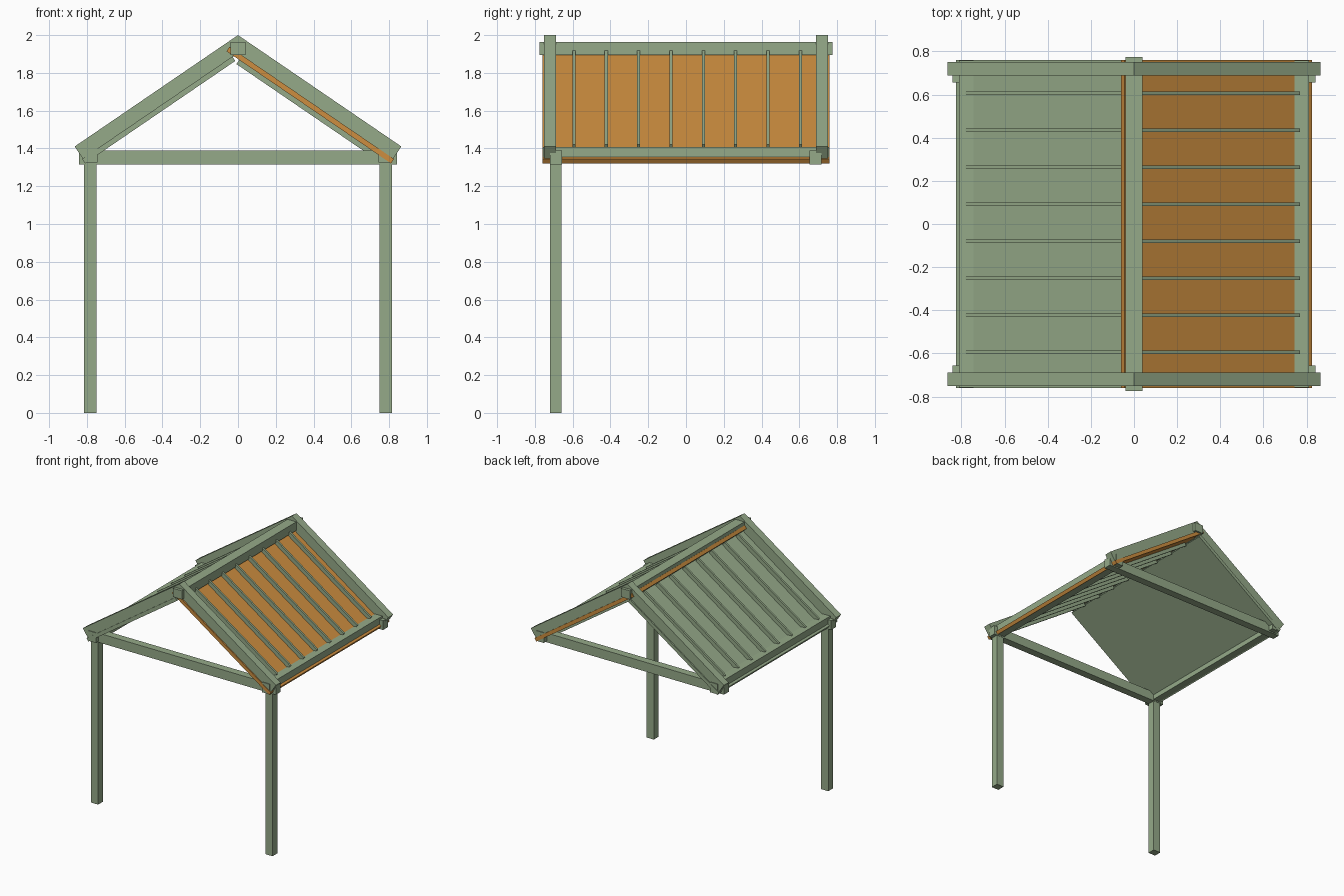
import bpy
import bmesh
from math import atan, sin, cos
from mathutils import Vector

default = bpy.data.objects.get("Cube")
if default:
    bpy.data.objects.remove(default, do_unlink=True)

PITCH = 0.682                      # roof fall per unit of run
ANGLE = atan(PITCH)


def material(name, rgb):
    mat = bpy.data.materials.new(name)
    mat.use_nodes = True
    colour = (*rgb, 1.0)
    mat.diffuse_color = colour
    mat.node_tree.nodes["Principled BSDF"].inputs["Base Color"].default_value = colour
    return mat


sage = material("sage_green", (0.30, 0.40, 0.25))
orange = material("orange_wood", (0.61, 0.27, 0.05))


def prism(name, profile, y0, y1, mat):
    """Extrude an (x, z) outline from y0 to y1."""
    bm = bmesh.new()
    face = bm.faces.new([bm.verts.new((x, y0, z)) for x, z in profile])
    result = bmesh.ops.extrude_face_region(bm, geom=[face])
    moved = [v for v in result["geom"] if isinstance(v, bmesh.types.BMVert)]
    bmesh.ops.translate(bm, verts=moved, vec=Vector((0, y1 - y0, 0)))
    bmesh.ops.recalc_face_normals(bm, faces=bm.faces)
    mesh = bpy.data.meshes.new(name)
    bm.to_mesh(mesh)
    bm.free()
    mesh.materials.append(mat)
    obj = bpy.data.objects.new(name, mesh)
    bpy.context.collection.objects.link(obj)
    return obj


def beam(name, x0, x1, y0, y1, z0, z1):
    return prism(name, [(x0, z0), (x1, z0), (x1, z1), (x0, z1)], y0, y1, sage)


def sloped(name, side, top, x0, x1, depth, y0, y1, mat, mitre=False):
    """Board following the roof pitch; top is the height of its upper face at x = 0."""
    dx, dz = depth * sin(ANGLE), depth * cos(ANGLE)
    outline = [(x0, top - PITCH * x0), (x1, top - PITCH * x1),
               (x1 - dx, top - PITCH * x1 - dz)]
    if mitre:
        outline.append((x0, top - PITCH * x0 - depth / cos(ANGLE)))
    else:
        outline.append((x0 - dx, top - PITCH * x0 - dz))
    return prism(name, [(side * x, z) for x, z in outline], y0, y1, mat)


# Ridge beam
beam("ridge_beam", -0.04, 0.04, -0.775, 0.775, 1.894, 1.964)

# Tie beams across each gable
for label, y in (("front", -0.688), ("back", 0.686)):
    beam(label + "_tie_beam", -0.842, 0.842, y - 0.031, y + 0.031, 1.315, 1.39)

for label, side in (("left", 1), ("right", -1)):
    # Post at the front corner only
    x = side * 0.782
    beam(label + "_front_post", x - 0.032, x + 0.032, -0.72, -0.659, 0, 1.39)
    # Eave beam
    x = side * 0.778
    beam(label + "_eave_beam", x - 0.033, x + 0.033, -0.757, 0.757, 1.325, 1.407)
    # Gable rafters meeting at the apex
    for end, y in (("front", -0.72), ("back", 0.72)):
        sloped(f"{label}_{end}_rafter", side, 2.0, 0, 0.865, 0.08,
               y - 0.031, y + 0.031, sage, mitre=True)

# Roof panels: bare wood on one slope, painted on the other
sloped("left_roof_panel", 1, 1.907, -0.045, 0.826, 0.028, -0.76, 0.76, orange)
sloped("right_roof_panel", -1, 1.907, 0.03, 0.826, 0.028, -0.76, 0.76, sage)

# Battens: deep ones pass through the wooden panel, shallow ones sit on the painted one
COUNT, STEP = 8, 0.1713
for i in range(COUNT):
    y = 0.006 + (i - (COUNT - 1) / 2) * STEP
    sloped(f"left_batten_{i + 1}", 1, 1.945, 0.04, 0.77, 0.086,
           y - 0.008, y + 0.008, sage)
    sloped(f"right_batten_{i + 1}", -1, 1.945, 0.055, 0.78, 0.045,
           y - 0.008, y + 0.008, sage)
